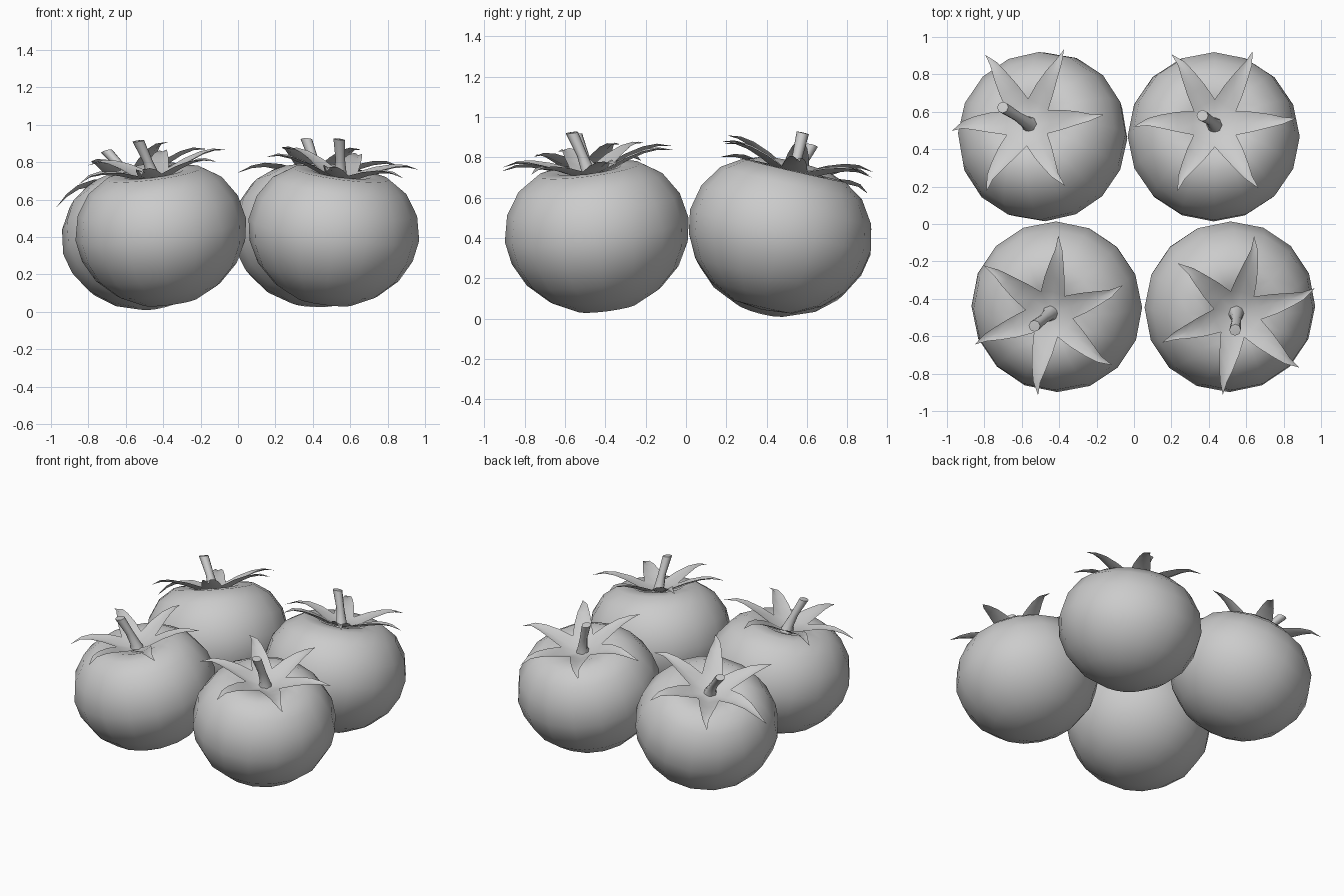
import bpy, bmesh
from math import sin, cos, pi, radians
from mathutils import Vector, Matrix

cube = bpy.data.objects.get("Cube")
if cube:
    bpy.data.objects.remove(cube)

grey = bpy.data.materials.new("plain grey")
grey.use_nodes = True
COLOUR = (0.6, 0.6, 0.6, 1)
grey.diffuse_color = COLOUR
grey.node_tree.nodes["Principled BSDF"].inputs["Base Color"].default_value = COLOUR

MID = 0.38   # height of the body centre, used as each part's origin
LEAVES = 6

# (radius, height) from the underside up to the dimple
BODY = [(0, .035), (.15, .05), (.28, .115), (.38, .21), (.44, .325), (.46, .44),
        (.432, .57), (.36, .68), (.26, .745), (.16, .745), (.08, .71), (0, .685)]


def polar(r, angle, z):
    return Vector((r * cos(angle), r * sin(angle), z - MID))


def finish(bm, name, matrix, sharp):
    bmesh.ops.recalc_face_normals(bm, faces=bm.faces)
    mesh = bpy.data.meshes.new(name)
    bm.to_mesh(mesh)
    bm.free()
    mesh.materials.append(grey)
    ob = bpy.data.objects.new(name, mesh)
    bpy.context.collection.objects.link(ob)
    ob.matrix_world = matrix
    bpy.ops.object.select_all(action='DESELECT')
    ob.select_set(True)
    bpy.context.view_layer.objects.active = ob
    bpy.ops.object.shade_smooth_by_angle(angle=radians(sharp))


def tube(rings, sides):
    """Skin a stack of (centre offset, radius, height) rings; zero radius is a pole."""
    bm = bmesh.new()
    loops = []
    for offset, r, z in rings:
        n = sides if r else 1
        loops.append([bm.verts.new(polar(r, 2 * pi * i / sides, z) + offset)
                      for i in range(n)])
    for a, b in zip(loops, loops[1:]):
        for i in range(sides):
            j = (i + 1) % sides
            quad = [a[i % len(a)], a[j % len(a)], b[j % len(b)], b[i % len(b)]]
            bm.faces.new(list(dict.fromkeys(quad)))
    return bm


def calyx(spin, droop):
    """Six pointed leaves folded along the midrib, joined around the dimple."""
    bm = bmesh.new()
    centre = bm.verts.new(polar(0, 0, .70))
    step = 2 * pi / LEAVES
    valleys = [bm.verts.new(polar(.13, spin + (i - .5) * step, .755))
               for i in range(LEAVES)]
    for i in range(LEAVES):
        angle = spin + i * step
        sag = droop if i == LEAVES // 2 else 0
        left, right = valleys[i], valleys[(i + 1) % LEAVES]
        mid = bm.verts.new(polar(.12, angle, .735))
        bm.faces.new([centre, left, mid])
        bm.faces.new([centre, mid, right])
        # radius, half width, edge height, midrib height, sag share
        for r, w, edge, rib, share in ((.2, .055, .79, .77, .1), (.29, .037, .815, .80, .35),
                                       (.36, .02, .82, .81, .65)):
            side = Vector((-sin(angle), cos(angle), 0)) * w
            low = sag * share
            l2 = bm.verts.new(polar(r, angle, edge - low) - side)
            r2 = bm.verts.new(polar(r, angle, edge - low) + side)
            m2 = bm.verts.new(polar(r, angle, rib - low))
            bm.faces.new([left, l2, m2, mid])
            bm.faces.new([mid, m2, r2, right])
            left, mid, right = l2, m2, r2
        tip = bm.verts.new(polar(.435, angle + .04, .80 - sag))
        bm.faces.new([left, tip, mid])
        bm.faces.new([mid, tip, right])
    return bm


def stem(direction, lean):
    way = Vector((cos(direction), sin(direction), 0)) * lean
    return tube([(way * 0, .055, .68), (way * .05, .034, .735), (way * .4, .026, .82),
                 (way, .031, .935), (way, 0, .937)], 8)


# name: centre x, y, height shift, tilt, calyx spin, leaf droop, stem direction, lean
TOMATOES = {
    "back_right": (-.475, .455, -.01, (-.27, .25), 0, .11, 155, .10),
    "back_left": (.425, .455, 0, (.02, .23), 0, .06, 180, .07),
    "front_right": (-.405, -.435, 0, (-.13, -.13), 20, .04, 215, .07),
    "front_left": (.505, -.435, 0, (.13, -.13), 17, .0, 240, .07),
}

for place, (x, y, dz, tilt, spin, droop, way, lean) in TOMATOES.items():
    up = Vector((0, 0, 1))
    turn = up.rotation_difference(Vector((*tilt, 1))).to_matrix().to_4x4()
    matrix = Matrix.Translation((x, y, MID + dz)) @ turn
    body = tube([(Vector(), r, z) for r, z in BODY], 16)
    finish(body, place + "_tomato_body", matrix, 80)
    finish(calyx(radians(spin), droop), place + "_leaf_crown", matrix, 60)
    finish(stem(radians(way), lean), place + "_stem", matrix, 50)
